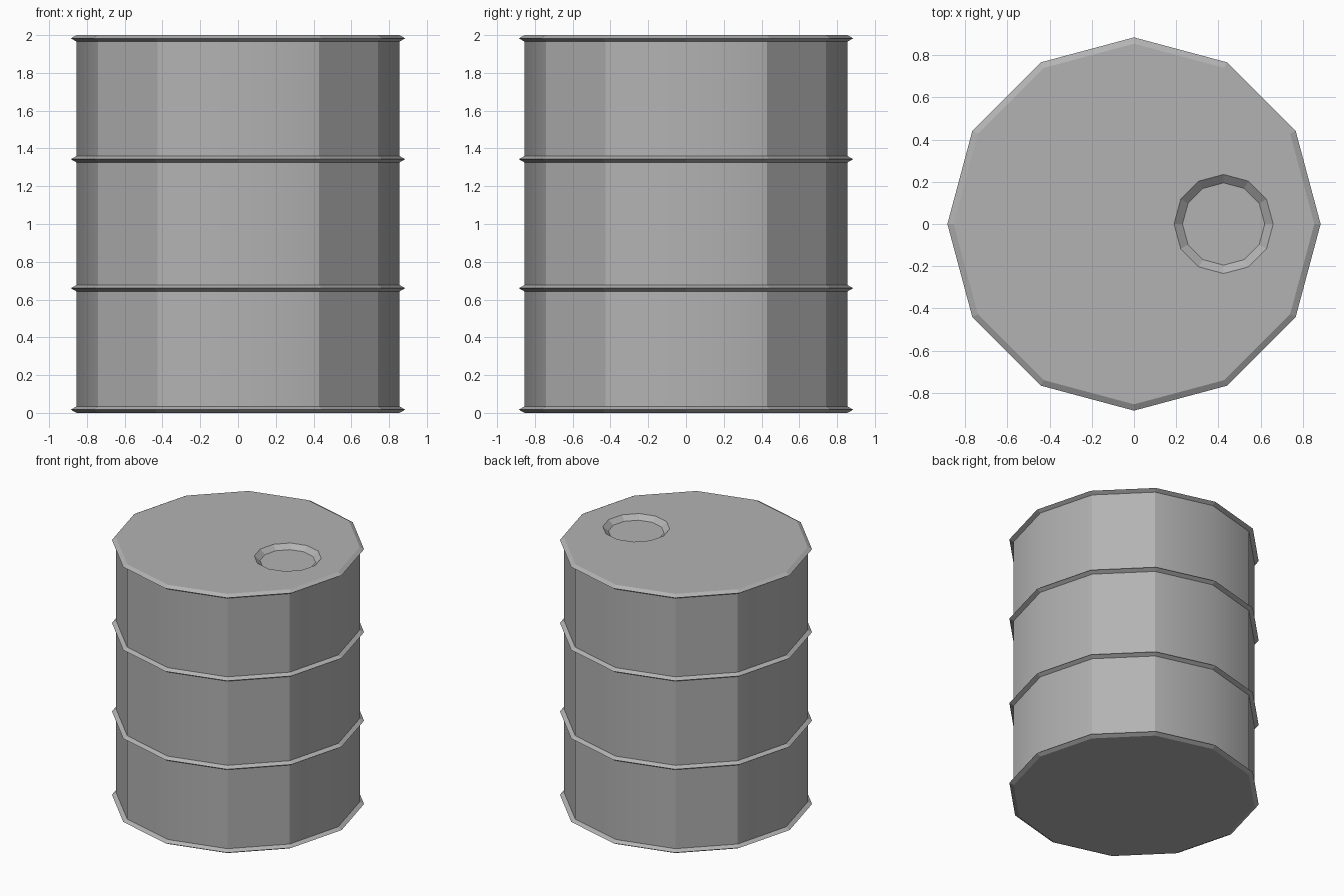
import bpy
import bmesh
from math import sin, cos, pi

SIDES = 12
BODY_R, RING_R, HALF = 0.855, 0.885, 0.017
HOLE_X, HOLE_R, HOLE_FLOOR_R, HOLE_DEPTH = 0.425, 0.235, 0.195, 0.033

if "Cube" in bpy.data.objects:
    bpy.data.objects.remove(bpy.data.objects["Cube"])

steel = bpy.data.materials.new("grey steel")
steel.use_nodes = True
steel.diffuse_color = (0.45, 0.45, 0.45, 1)
steel.node_tree.nodes["Principled BSDF"].inputs["Base Color"].default_value = (0.45, 0.45, 0.45, 1)


def loop(bm, radius, z, x=0.0):
    """Ring of vertices with a corner on each axis."""
    return [bm.verts.new((x + radius * cos(2 * pi * i / SIDES),
                          radius * sin(2 * pi * i / SIDES), z)) for i in range(SIDES)]


def bridge(bm, low, high):
    for i in range(SIDES):
        j = (i + 1) % SIDES
        bm.faces.new((low[i], low[j], high[j], high[i]))


def finish(bm, name):
    """Make the object, blending only the wall edges that lie on the axes."""
    bmesh.ops.recalc_face_normals(bm, faces=bm.faces)
    for edge in bm.edges:
        a, b = (v.co for v in edge.verts)
        upright = abs(a.z - b.z) > 0.1
        on_axis = min(abs(a.x), abs(a.y)) < 0.01
        edge.smooth = upright and on_axis
    for face in bm.faces:
        face.smooth = abs(face.normal.z) < 0.1
    mesh = bpy.data.meshes.new(name)
    bm.to_mesh(mesh)
    bm.free()
    mesh.materials.append(steel)
    obj = bpy.data.objects.new(name, mesh)
    bpy.context.collection.objects.link(obj)


# Barrel: wall with four pointed hoops, closed bottom, lid with a filler recess
bm = bmesh.new()
profile = []
for z in (HALF, 0.66, 1.343, 2 - HALF):
    profile += [(BODY_R, z - HALF), (RING_R, z), (BODY_R, z + HALF)]
rows = [loop(bm, r, z) for r, z in profile]
for low, high in zip(rows, rows[1:]):
    bridge(bm, low, high)
bm.faces.new(rows[0][::-1])

rim = loop(bm, HOLE_R, 2, HOLE_X)
floor = loop(bm, HOLE_FLOOR_R, 2 - HOLE_DEPTH, HOLE_X)
bridge(bm, rows[-1], rim)
bridge(bm, rim, floor)
bm.faces.new(floor)
finish(bm, "barrel")
